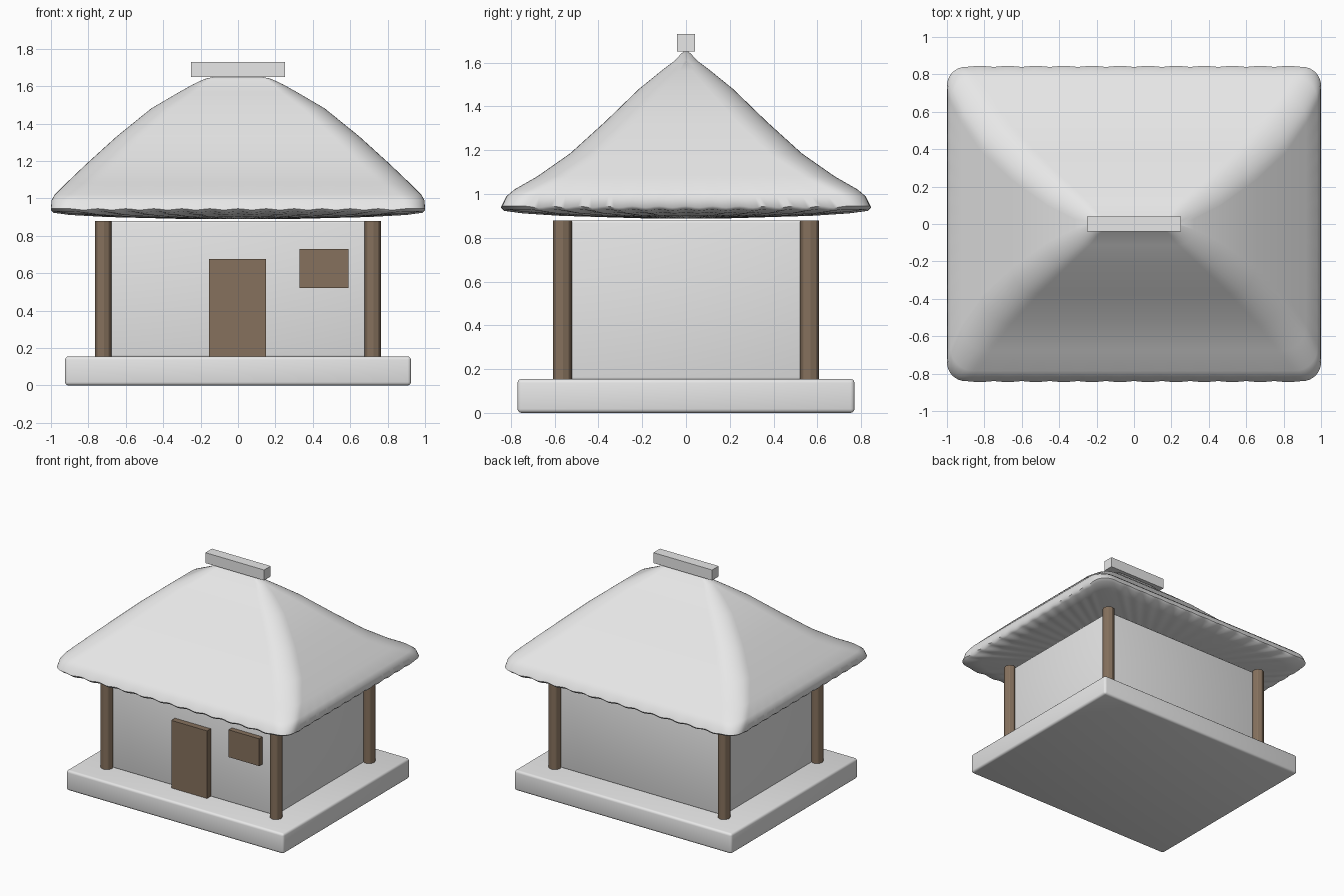
import bpy, bmesh, math
from math import pi, cos, sin

if "Cube" in bpy.data.objects:
    bpy.data.objects.remove(bpy.data.objects["Cube"])


def material(name, rgb):
    m = bpy.data.materials.new(name)
    m.use_nodes = True
    m.diffuse_color = (*rgb, 1)
    m.node_tree.nodes["Principled BSDF"].inputs["Base Color"].default_value = (*rgb, 1)
    return m


plaster = material("pale_grey", (0.8, 0.8, 0.8))
wood = material("brown_wood", (0.237, 0.165, 0.11))


def finish(name, bm, mat, smooth=None):
    mesh = bpy.data.meshes.new(name)
    bmesh.ops.recalc_face_normals(bm, faces=bm.faces)
    bm.to_mesh(mesh)
    bm.free()
    mesh.materials.append(mat)
    ob = bpy.data.objects.new(name, mesh)
    bpy.context.collection.objects.link(ob)
    if smooth:
        bpy.ops.object.select_all(action="DESELECT")
        ob.select_set(True)
        bpy.context.view_layer.objects.active = ob
        bpy.ops.object.shade_smooth_by_angle(angle=math.radians(smooth))
    return ob


def box(name, x, y, z, mat, bevel=0):
    """Box spanning the given (low, high) ranges."""
    bm = bmesh.new()
    bmesh.ops.create_cube(bm, size=1)
    for v in bm.verts:
        for i, (lo, hi) in enumerate((x, y, z)):
            v.co[i] = hi if v.co[i] > 0 else lo
    if bevel:
        bmesh.ops.bevel(bm, geom=bm.edges[:], offset=bevel, segments=3,
                        profile=0.5, affect="EDGES")
    return finish(name, bm, mat, 40 if bevel else None)


# Base and walls
box("base_slab", (-0.925, 0.925), (-0.77, 0.77), (0, 0.155), plaster, 0.018)
box("walls", (-0.7, 0.7), (-0.545, 0.545), (0.15, 0.88), plaster, 0.012)

# Door, window and ridge cap
box("door", (-0.155, 0.15), (-0.59, -0.53), (0.155, 0.675), wood)
box("window_shutter", (0.33, 0.59), (-0.585, -0.53), (0.52, 0.73), wood)
box("ridge_cap", (-0.25, 0.25), (-0.04, 0.04), (1.65, 1.73), plaster)

# Eight-sided corner posts
for sx, side in ((1, "left"), (-1, "right")):
    for sy, end in ((-1, "front"), (1, "back")):
        bm = bmesh.new()
        bmesh.ops.create_cone(bm, cap_ends=True, segments=8, radius1=0.045,
                              radius2=0.045, depth=0.73)
        edges = [e for e in bm.edges if abs(e.verts[0].co.z - e.verts[1].co.z) > 0.5]
        bmesh.ops.bevel(bm, geom=edges, offset=0.004, segments=1, affect="EDGES")
        bmesh.ops.translate(bm, verts=bm.verts, vec=(sx * 0.72, sy * 0.565, 0.515))
        finish(f"{end}_{side}_post", bm, wood)

# Thatched roof: rounded rectangles (half width, half depth, height, corner, ripple)
rings = [
    (0.12, 0.01, 1.652, 0.01, 0), (0.18, 0.025, 1.638, 0.025, 0),
    (0.24, 0.05, 1.61, 0.05, 0), (0.32, 0.11, 1.565, 0.08, 0),
    (0.465, 0.215, 1.48, 0.11, 0), (0.65, 0.37, 1.33, 0.13, 0),
    (0.81, 0.53, 1.185, 0.14, 0), (0.92, 0.68, 1.08, 0.13, 0),
    (0.98, 0.785, 1.02, 0.12, 0), (0.997, 0.82, 0.99, 0.11, 0.3),
    (1.0, 0.84, 0.945, 0.1, 1), (0.985, 0.825, 0.93, 0.1, 1),
    (0.9, 0.74, 0.917, 0.1, 0.8), (0.7, 0.57, 0.903, 0.1, 0.4),
    (0.25, 0.2, 0.889, 0.08, 0),
]
SIDE, ARC = 72, 8


def outline(w, d, r):
    """Rounded rectangle with the same point count at every size."""
    pts = []
    corners = ((1, -1), (1, 1), (-1, 1), (-1, -1))
    for k, (sx, sy) in enumerate(corners):
        a0 = -pi / 2 + k * pi / 2
        arc = [(sx * (w - r) + r * cos(a0 + pi / 2 * i / ARC),
                sy * (d - r) + r * sin(a0 + pi / 2 * i / ARC)) for i in range(ARC + 1)]
        nx, ny = corners[(k + 1) % 4]
        a1 = a0 + pi / 2
        end = (nx * (w - r) + r * cos(a1), ny * (d - r) + r * sin(a1))
        pts += [(x, y, 0) for x, y in arc]
        for i in range(1, SIDE):
            t = i / SIDE
            x = arc[-1][0] * (1 - t) + end[0] * t
            y = arc[-1][1] * (1 - t) + end[1] * t
            pts.append((x, y, sin(t * 12 * pi) ** 2))
    return pts


bm = bmesh.new()
loops = []
for w, d, z, r, ripple in rings:
    loop = []
    for x, y, wave in outline(w, d, r):
        wave *= ripple
        depth = y + math.copysign(0.006 * wave, y) if abs(y) > d - 0.001 else y
        loop.append(bm.verts.new((x, depth, z - 0.007 * wave)))
    loops.append(loop)
for a, b in zip(loops, loops[1:]):
    n = len(a)
    for i in range(n):
        j = (i + 1) % n
        bm.faces.new((a[i], a[j], b[j], b[i]))
bm.faces.new(loops[0])
bm.faces.new(loops[-1])
finish("thatched_roof", bm, plaster, 50)
